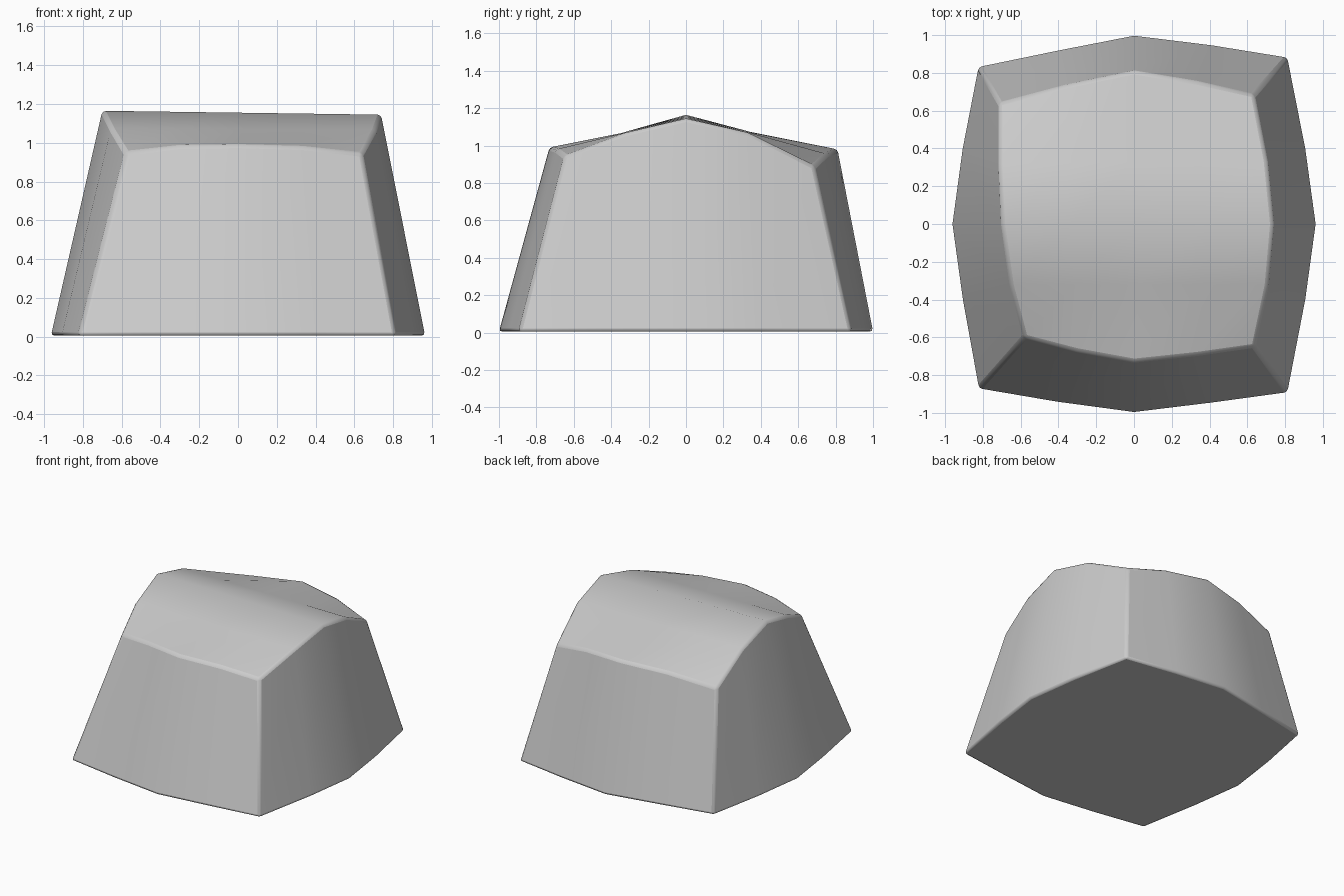
import bpy, bmesh
from mathutils import Vector

if "Cube" in bpy.data.objects:
    bpy.data.objects.remove(bpy.data.objects["Cube"])

# Top surface: front edge, three cross rows and back edge
front_edge = [(-0.58, -0.60, 0.95), (-0.30, -0.675, 0.985), (0, -0.73, 0.99),
              (0.33, -0.695, 0.98), (0.64, -0.65, 0.945)]
back_edge = [(-0.715, 0.64, 0.89), (-0.36, 0.735, 0.955), (0, 0.81, 0.98),
             (0.33, 0.755, 0.955), (0.635, 0.685, 0.89)]


def row(left, right):
    a, b = Vector(left), Vector(right)
    return [a.lerp(b, i / 4) for i in range(5)]


rows = [front_edge,
        row((-0.655, -0.32, 1.075), (0.71, -0.32, 1.07)),
        row((-0.70, 0, 1.165), (0.738, 0, 1.145)),
        row((-0.715, 0.32, 1.08), (0.705, 0.33, 1.07)),
        back_edge]

# Bulging base outline, counter-clockwise from the front left corner
base = [(-0.825, -0.875), (-0.41, -0.945), (0, -1), (0.41, -0.95), (0.815, -0.895),
        (0.91, -0.4), (0.965, 0), (0.91, 0.4),
        (0.815, 0.885), (0.41, 0.95), (0, 1), (-0.41, 0.92), (-0.825, 0.835),
        (-0.91, 0.4), (-0.965, 0), (-0.91, -0.4)]

bm = bmesh.new()
top = [[bm.verts.new(p) for p in r] for r in rows]
bottom = [bm.verts.new((x, y, 0.005)) for x, y in base]

# Ridged top
for j in range(4):
    for i in range(4):
        bm.faces.new((top[j][i], top[j][i + 1], top[j + 1][i + 1], top[j + 1][i]))

# Tapered sides and flat underside
rim = (top[0] + [top[j][4] for j in (1, 2, 3)] + top[4][::-1]
       + [top[j][0] for j in (3, 2, 1)])
# back edge runs right to left, matching the base outline
for i in range(16):
    k = (i + 1) % 16
    bm.faces.new((bottom[i], bottom[k], rim[k], rim[i]))
bm.faces.new(bottom[::-1])
bmesh.ops.recalc_face_normals(bm, faces=bm.faces)

mesh = bpy.data.meshes.new("stone_block")
bm.to_mesh(mesh)
bm.free()
block = bpy.data.objects.new("stone_block", mesh)
bpy.context.collection.objects.link(block)

# Softened edges
bevel = block.modifiers.new("soft_edges", 'BEVEL')
bevel.width = 0.018
bevel.segments = 2
bevel.limit_method = 'ANGLE'
bevel.angle_limit = 0.7

bpy.context.view_layer.objects.active = block
block.select_set(True)
bpy.ops.object.shade_smooth_by_angle(angle=0.6)
